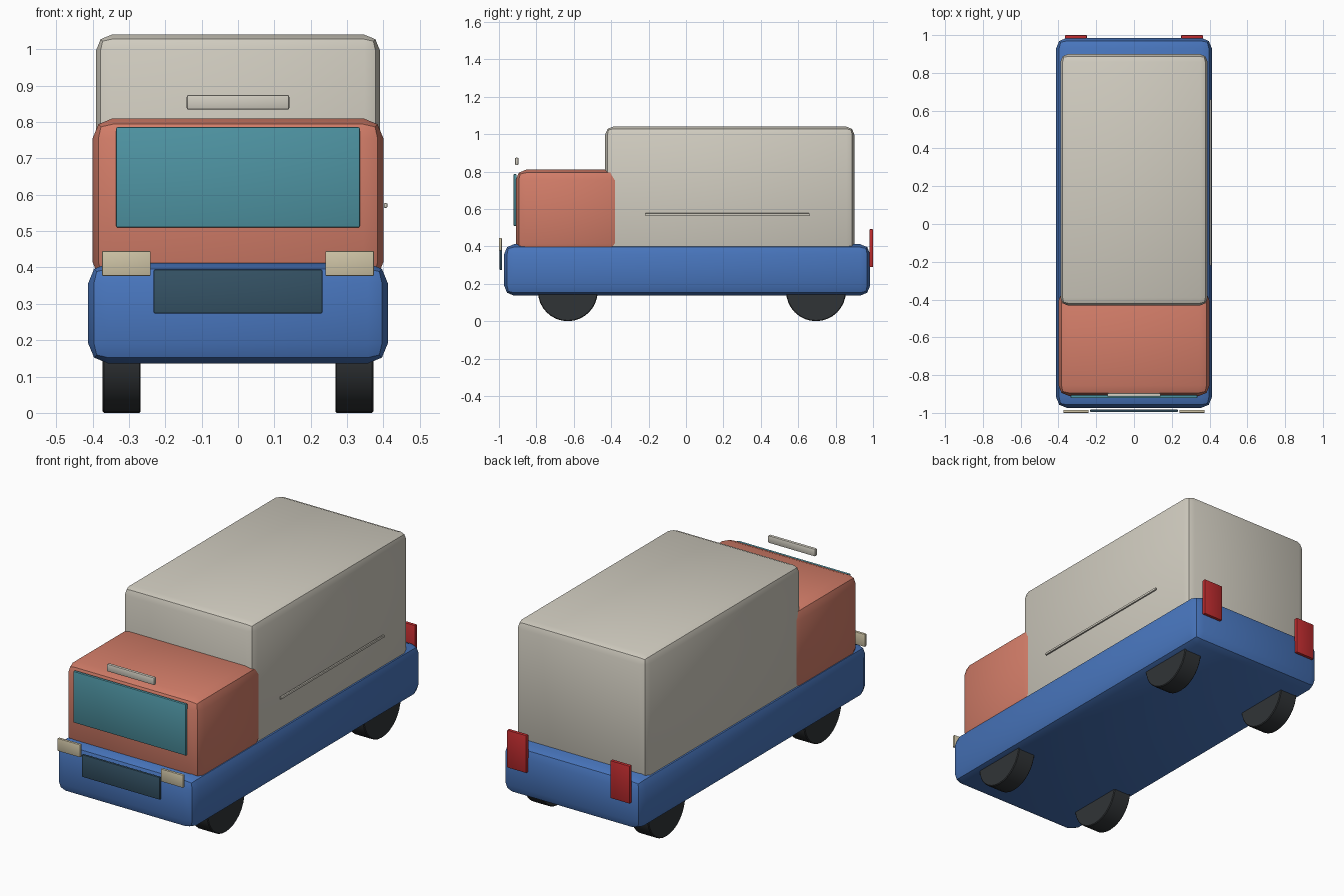
import bpy
import math

old = bpy.data.objects.get("Cube")
if old:
    bpy.data.objects.remove(old, do_unlink=True)


def material(name, rgb):
    m = bpy.data.materials.new(name)
    m.use_nodes = True
    m.diffuse_color = (*rgb, 1)
    m.node_tree.nodes["Principled BSDF"].inputs["Base Color"].default_value = (*rgb, 1)
    return m


blue = material("blue paint", (0.065, 0.18, 0.51))
salmon = material("salmon paint", (0.65, 0.205, 0.14))
cream = material("cream panel", (0.64, 0.61, 0.53))
teal = material("teal glass", (0.078, 0.3, 0.37))
slate = material("slate grille", (0.035, 0.085, 0.13))
lamp = material("pale lamp", (0.62, 0.55, 0.38))
red = material("red lamp", (0.52, 0.025, 0.028))
rubber = material("dark rubber", (0.03, 0.034, 0.037))


def finish(ob, name, mat, bevel, segments):
    """Apply name, material, rounded edges and smooth shading."""
    ob.name = name
    ob.data.materials.append(mat)
    bpy.ops.object.transform_apply(location=False, rotation=True, scale=True)
    mod = ob.modifiers.new("rounding", "BEVEL")
    mod.width = bevel
    mod.segments = segments
    mod.limit_method = "ANGLE"
    bpy.ops.object.modifier_apply(modifier=mod.name)
    bpy.ops.object.shade_smooth_by_angle(angle=math.radians(40))
    return ob


def box(name, mat, xs, ys, zs, bevel, segments=2):
    """Rounded box spanning the given ranges."""
    spans = (xs, ys, zs)
    bpy.ops.mesh.primitive_cube_add(size=1, location=[sum(s) / 2 for s in spans])
    ob = bpy.context.object
    ob.scale = [s[1] - s[0] for s in spans]
    return finish(ob, name, mat, bevel, segments)


# Main volumes
box("lower_body", blue, (-0.412, 0.412), (-0.973, 0.985), (0.136, 0.412), 0.055)
box("cab", salmon, (-0.4, 0.4), (-0.91, -0.35), (0.36, 0.81), 0.055)
box("cargo_box", cream, (-0.39, 0.39), (-0.432, 0.9), (0.34, 1.04), 0.042)

# Front details
box("windscreen", teal, (-0.335, 0.335), (-0.922, -0.906), (0.51, 0.786), 0.004)
box("roof_bar", cream, (-0.141, 0.141), (-0.914, -0.896), (0.834, 0.874), 0.005)
box("grille", slate, (-0.232, 0.232), (-0.996, -0.983), (0.274, 0.394), 0.003)

# Trim strip on the left side only
box("side_trim", cream, (0.401, 0.411), (-0.22, 0.66), (0.564, 0.577), 0.003)

# Lamps and wheels on both sides
for side, s in (("left", 1), ("right", -1)):
    box("headlamp_" + side, lamp, sorted((s * 0.24, s * 0.374)),
        (-1.0, -0.985), (0.377, 0.445), 0.003)
    box("tail_lamp_" + side, red, sorted((s * 0.25, s * 0.365)),
        (0.981, 1.0), (0.29, 0.492), 0.003)
    for end, y in (("front", -0.632), ("rear", 0.695)):
        bpy.ops.mesh.primitive_cylinder_add(
            vertices=32, radius=0.16, depth=0.105,
            location=(s * 0.32, y, 0.16), rotation=(0, math.pi / 2, 0))
        finish(bpy.context.object, f"wheel_{end}_{side}", rubber, 0.004, 1)
